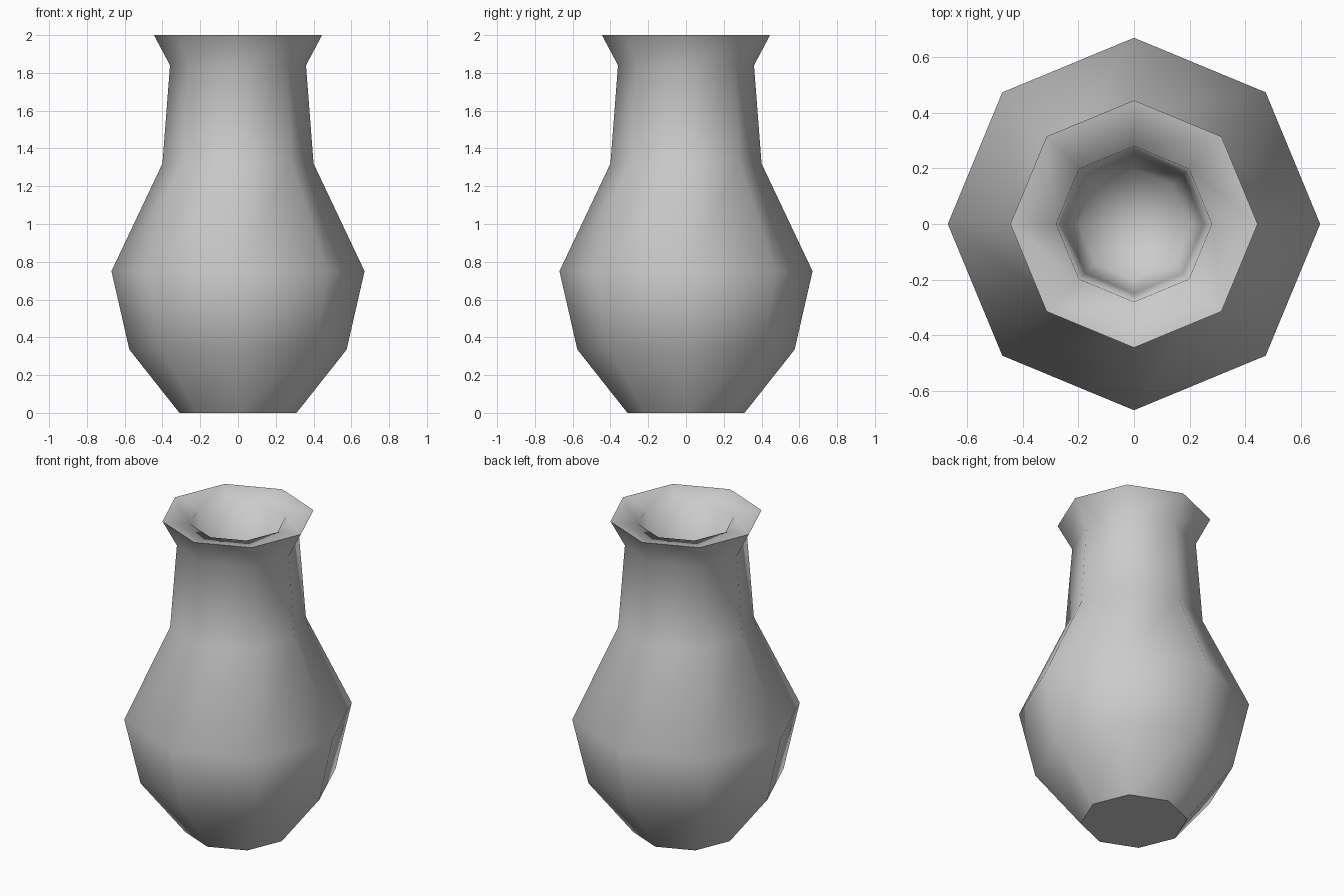
import bpy, bmesh
from math import cos, sin, tau

cube = bpy.data.objects.get("Cube")
if cube:
    bpy.data.objects.remove(cube, do_unlink=True)

SIDES = 8

# Clay colour
clay = bpy.data.materials.new("plain_grey_clay")
clay.use_nodes = True
colour = (0.6, 0.6, 0.6, 1.0)
clay.diffuse_color = colour
shader = next(n for n in clay.node_tree.nodes if n.type == 'BSDF_PRINCIPLED')
shader.inputs["Base Color"].default_value = colour
shader.inputs["Roughness"].default_value = 0.6

# Profile as (radius, height): foot, belly, neck, flared rim, then the hollow
outside = [(0.31, 0), (0.575, 0.335), (0.67, 0.75), (0.4, 1.32), (0.36, 1.84), (0.445, 2)]
inside = [(0.28, 1.97), (0.25, 1.5), (0.2, 0.9)]

bm = bmesh.new()


def ring(radius, height):
    angles = [tau * i / SIDES for i in range(SIDES)]
    return [bm.verts.new((radius * cos(a), radius * sin(a), height)) for a in angles]


rings = [ring(r, z) for r, z in outside + inside]
for low, high in zip(rings, rings[1:]):
    for i in range(SIDES):
        j = (i + 1) % SIDES
        bm.faces.new((low[i], low[j], high[j], high[i]))

# Flat base and the floor of the hollow
bm.faces.new(rings[0][::-1])
centre = bm.verts.new((0, 0, inside[-1][1]))
for i in range(SIDES):
    bm.faces.new((rings[-1][i], rings[-1][(i + 1) % SIDES], centre))
bmesh.ops.recalc_face_normals(bm, faces=bm.faces[:])

# Smooth body with crisp foot and rim edges
for face in bm.faces:
    face.smooth = True
for loop in (rings[0], rings[len(outside) - 1]):
    for i in range(SIDES):
        bm.edges.get((loop[i], loop[(i + 1) % SIDES])).smooth = False

mesh = bpy.data.meshes.new("vase")
bm.to_mesh(mesh)
bm.free()
mesh.materials.append(clay)
vase = bpy.data.objects.new("vase", mesh)
bpy.context.collection.objects.link(vase)
